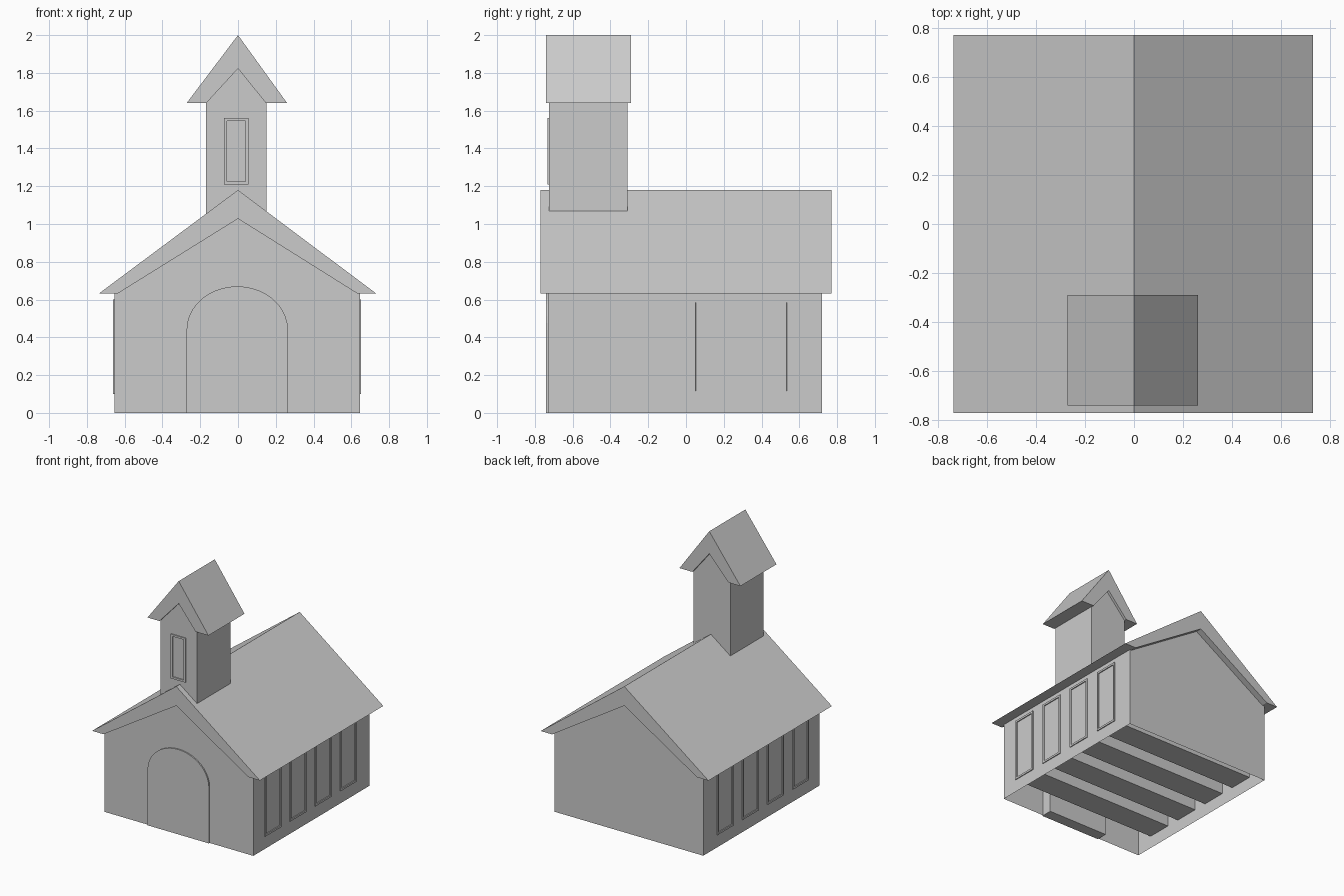
import bpy, bmesh
from math import cos, sin, pi

if "Cube" in bpy.data.objects:
    bpy.data.objects.remove(bpy.data.objects["Cube"])


def finish(name, bm):
    bmesh.ops.recalc_face_normals(bm, faces=bm.faces)
    mesh = bpy.data.meshes.new(name)
    bm.to_mesh(mesh)
    bm.free()
    obj = bpy.data.objects.new(name, mesh)
    bpy.context.collection.objects.link(obj)
    return obj


def prism(profile, y0, y1):
    """Extrude an x-z outline from y0 to y1."""
    bm = bmesh.new()
    face = bm.faces.new([bm.verts.new((x, y0, z)) for x, z in profile])
    ext = bmesh.ops.extrude_face_region(bm, geom=[face], use_keep_orig=True)
    verts = [g for g in ext["geom"] if isinstance(g, bmesh.types.BMVert)]
    bmesh.ops.translate(bm, verts=verts, vec=(0, y1 - y0, 0))
    bmesh.ops.recalc_face_normals(bm, faces=bm.faces)
    return bm


def gable_walls(name, x0, x1, ridge_x, z0, eave, ridge, y0, y1):
    """Thin gabled shell, open below and under the roof."""
    bm = prism([(x0, z0), (x1, z0), (x1, eave), (ridge_x, ridge), (x0, eave)], y0, y1)
    drop = [f for f in bm.faces if abs(f.normal.z) > 0.1]
    bmesh.ops.delete(bm, geom=drop, context='FACES')
    finish(name, bm)


def gable_roof(name, outer, inner, y0, y1):
    """Each chevron is given as left x, ridge x, right x, eave z, ridge z."""
    a, b, c, e, r = outer
    d, f, g, h, k = inner
    finish(name, prism([(a, e), (b, r), (c, e), (g, h), (f, k), (d, h)], y0, y1))


def window(name, lo, hi, axis, signs):
    """Box whose chosen ends have a thin frame and a recessed pane."""
    bm = bmesh.new()
    bmesh.ops.create_cube(bm, size=1)
    for v in bm.verts:
        v.co = [lo[i] + (v.co[i] + 0.5) * (hi[i] - lo[i]) for i in range(3)]
    bm.normal_update()
    ends = [f for f in bm.faces if any(f.normal[axis] * s > 0.9 for s in signs)]
    bmesh.ops.inset_individual(bm, faces=ends, thickness=0.022)
    bmesh.ops.inset_individual(bm, faces=ends, thickness=0.001, depth=-0.012)
    finish(name, bm)


# Main hall and its roof
gable_walls("hall_walls", -0.655, 0.645, 0, 0, 0.635, 1.03, -0.73, 0.72)
gable_roof("hall_roof", (-0.735, 0, 0.73, 0.633, 1.18), (-0.635, 0, 0.63, 0.633, 1.028), -0.77, 0.77)

# Bell tower and its roof
gable_walls("tower_walls", -0.17, 0.15, 0, 1.0, 1.64, 1.825, -0.725, -0.31)
gable_roof("tower_roof", (-0.272, 0, 0.26, 1.64, 2.0), (-0.168, 0, 0.148, 1.64, 1.823), -0.74, -0.29)

# Side windows: each block runs through the hall and shows on both sides
for i in range(4):
    y = -0.49 + 0.313 * i
    window(f"side_window_{i + 1}", (-0.662, y - 0.1, 0.1), (0.652, y + 0.1, 0.6), 0, (-1, 1))

# Tower window
window("tower_window", (-0.075, -0.733, 1.21), (0.055, -0.69, 1.56), 1, (-1,))

# Arched door
arch = [(-0.004 + 0.268 * cos(pi * i / 20), 0.44 + 0.23 * sin(pi * i / 20)) for i in range(21)]
finish("door", prism([(-0.272, 0), (0.264, 0)] + arch, -0.74, -0.65))
